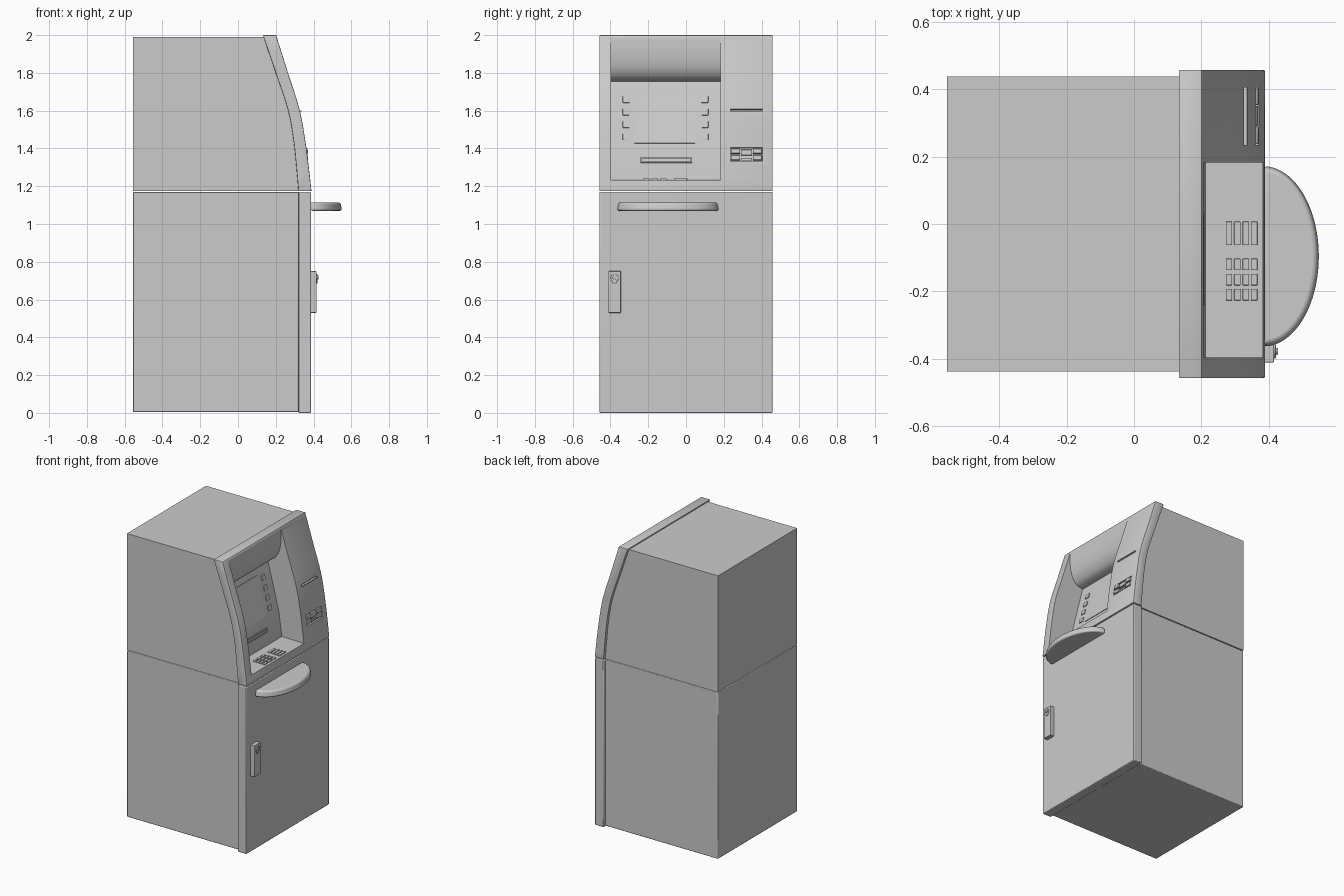
import bpy, bmesh, math
from mathutils import Matrix

if "Cube" in bpy.data.objects:
    bpy.data.objects.remove(bpy.data.objects["Cube"])


def finish(name, bm, bevel=0.0, segments=2):
    bmesh.ops.recalc_face_normals(bm, faces=bm.faces)
    me = bpy.data.meshes.new(name)
    bm.to_mesh(me)
    bm.free()
    ob = bpy.data.objects.new(name, me)
    bpy.context.collection.objects.link(ob)
    if bevel:
        mod = ob.modifiers.new("bevel", 'BEVEL')
        mod.width, mod.segments = bevel, segments
        mod.limit_method, mod.angle_limit = 'ANGLE', math.radians(40)
    return ob


def smooth(ob):
    bpy.ops.object.select_all(action='DESELECT')
    ob.select_set(True)
    bpy.context.view_layer.objects.active = ob
    bpy.ops.object.shade_smooth_by_angle(angle=math.radians(35))
    return ob


def prism(name, pts, y0, y1, bevel=0.0):
    """Side profile (x, z) extruded across the width."""
    bm = bmesh.new()
    face = bm.faces.new([bm.verts.new((x, y0, z)) for x, z in pts])
    ext = bmesh.ops.extrude_face_region(bm, geom=[face])
    for v in ext["geom"]:
        if isinstance(v, bmesh.types.BMVert):
            v.co.y = y1
    return finish(name, bm, bevel)


def box(name, loc, size, tilt=0.0, bevel=0.0):
    bm = bmesh.new()
    m = Matrix.Translation(loc) @ Matrix.Rotation(tilt, 4, 'Y') @ Matrix.Diagonal((*size, 1))
    bmesh.ops.create_cube(bm, size=1, matrix=m)
    return finish(name, bm, bevel)


def cut(ob, cutters):
    for c in cutters:
        mod = ob.modifiers.new("cut", 'BOOLEAN')
        mod.operation, mod.solver, mod.object = 'DIFFERENCE', 'EXACT', c
    bpy.context.view_layer.objects.active = ob
    for mod in list(ob.modifiers):
        bpy.ops.object.modifier_apply(modifier=mod.name)


def refine(pts, n=4):
    """Catmull-Rom curve through the points."""
    p = [pts[0]] + pts + [pts[-1]]
    out = []
    for i in range(1, len(p) - 2):
        a, b, c, d = p[i - 1:i + 3]
        for k in range(n):
            t = k / n
            out.append(tuple(0.5 * (2 * b[j] + (c[j] - a[j]) * t
                       + (2 * a[j] - 5 * b[j] + 4 * c[j] - d[j]) * t * t
                       + (3 * b[j] - a[j] - 3 * c[j] + d[j]) * t ** 3) for j in (0, 1)))
    return out + [pts[-1]]


# lower cabinet and door
smooth(box("lower_cabinet", (-0.1175, 0, 0.587), (0.875, 0.876, 1.166), 0, 0.004))
smooth(box("safe_door", (0.3525, 0, 0.585), (0.067, 0.916, 1.17), 0, 0.005))

# upper cabinet and curved fascia
back = refine([(0.135, 1.99), (0.20, 1.80), (0.263, 1.61), (0.293, 1.45), (0.309, 1.30), (0.32, 1.174)])
front = refine([(0.202, 2.0), (0.265, 1.80), (0.325, 1.61), (0.355, 1.45), (0.375, 1.30), (0.389, 1.174)])
cabinet = prism("upper_cabinet", [(-0.555, 1.174), (-0.555, 1.99)] + back, -0.438, 0.438)
fascia = prism("curved_fascia", [(0.132, 2.0)] + back[1:] + front[::-1], -0.458, 0.458, 0.004)

# recess with rolled hood, tilted screen wall, slot wall and key shelf
hood = refine([(0.10, 1.755), (0.155, 1.772), (0.19, 1.825), (0.205, 1.90), (0.207, 1.985)])
recess = prism("recess_cutter",
               [(0.6, 1.228), (0.212, 1.236), (0.19, 1.40)] + hood + [(0.6, 1.985)], -0.397, 0.183)
card_pocket = box("card_pocket_cutter", (0.367, 0.32, 1.367), (0.034, 0.17, 0.075), -0.14)
slip_slot = box("slip_slot_cutter", (0.327, 0.32, 1.604), (0.03, 0.17, 0.008), -0.25)
cut(cabinet, [recess])
cut(fascia, [recess, card_pocket, slip_slot])
for c in (recess, card_pocket, slip_slot):
    bpy.data.objects.remove(c)
smooth(cabinet)
smooth(fascia)

# slip slot lip
box("slip_slot_lip", (0.327, 0.32, 1.597), (0.02, 0.175, 0.006), -0.25)

# card reader jaws inside the pocket
for y, w in ((0.262, 0.05), (0.378, 0.048)):
    for z in (1.350, 1.385):
        smooth(box("card_reader_jaw", (0.358, y, z), (0.024, w, 0.026), -0.14, 0.003))
smooth(box("card_reader_tongue", (0.357, 0.32, 1.378), (0.02, 0.06, 0.03), -0.14, 0.003))
box("card_reader_sill", (0.356, 0.32, 1.342), (0.016, 0.06, 0.012), -0.14)

# screen and side buttons on the tilted wall
WALL = math.atan2(-0.09, 0.355)


def wall_x(z):
    return 0.19 - (z - 1.40) * 0.09 / 0.355


box("screen", (wall_x(1.56), -0.112, 1.56), (0.008, 0.32, 0.275), WALL)
for i in range(4):
    z = 1.46 + i * 0.066
    for y in (-0.317, 0.10):
        box("screen_button", (wall_x(z), y, z), (0.012, 0.036, 0.034), WALL, 0.002)

# cash slot: frame bars around a dark gap
t = math.atan2(-0.022, 0.164)
for z in (1.327, 1.349):
    box("cash_slot_rail", (0.198 - (z - 1.34) * 0.134, -0.105, z), (0.02, 0.27, 0.007), t)
for y in (-0.237, 0.027):
    box("cash_slot_end", (0.198, y, 1.338), (0.02, 0.007, 0.028), t)

# keypad: one wide function column and three number columns
for row in range(4):
    for y, w in ((-0.028, 0.07), (-0.12, 0.034), (-0.165, 0.034), (-0.21, 0.034)):
        x = 0.282 + row * 0.025
        box("key", (x, y, 1.2345), (0.019, w, 0.012), 0.02, 0.002)

# half-oval ledge below the fascia
bm = bmesh.new()
n = 40
ring = [bm.verts.new((0.384 + 0.167 * math.sin(math.pi * i / n),
                      -0.096 - 0.27 * math.cos(math.pi * i / n), 1.07)) for i in range(n + 1)]
ext = bmesh.ops.extrude_face_region(bm, geom=[bm.faces.new(ring)])
for v in ext["geom"]:
    if isinstance(v, bmesh.types.BMVert):
        v.co.z = 1.114
        v.co.x = 0.384 + (v.co.x - 0.384) * 0.95
        v.co.y = -0.096 + (v.co.y + 0.096) * 0.965
smooth(finish("writing_ledge", bm, 0.012, 3))

# lock plate with teardrop escutcheon
smooth(box("lock_plate", (0.40, -0.378, 0.64), (0.032, 0.066, 0.22), 0, 0.003))
outline = [(0.021 * math.cos(a), 0.021 * math.sin(a))
           for a in [math.radians(-30 + 240 * i / 16) for i in range(17)]] + [(-0.007, -0.03), (0.007, -0.03)]
bm = bmesh.new()
face = bm.faces.new([bm.verts.new((0.412, -0.378 + y, 0.715 + z)) for y, z in outline])
ext = bmesh.ops.extrude_face_region(bm, geom=[face])
for v in ext["geom"]:
    if isinstance(v, bmesh.types.BMVert):
        v.co.x = 0.421
smooth(finish("lock_escutcheon", bm, 0.002))
bm = bmesh.new()
bmesh.ops.create_cone(bm, cap_ends=True, segments=20, radius1=0.011, radius2=0.010, depth=0.012,
                      matrix=Matrix.Translation((0.421, -0.378, 0.717)) @ Matrix.Rotation(math.pi / 2, 4, 'Y'))
smooth(finish("lock_cylinder", bm))
